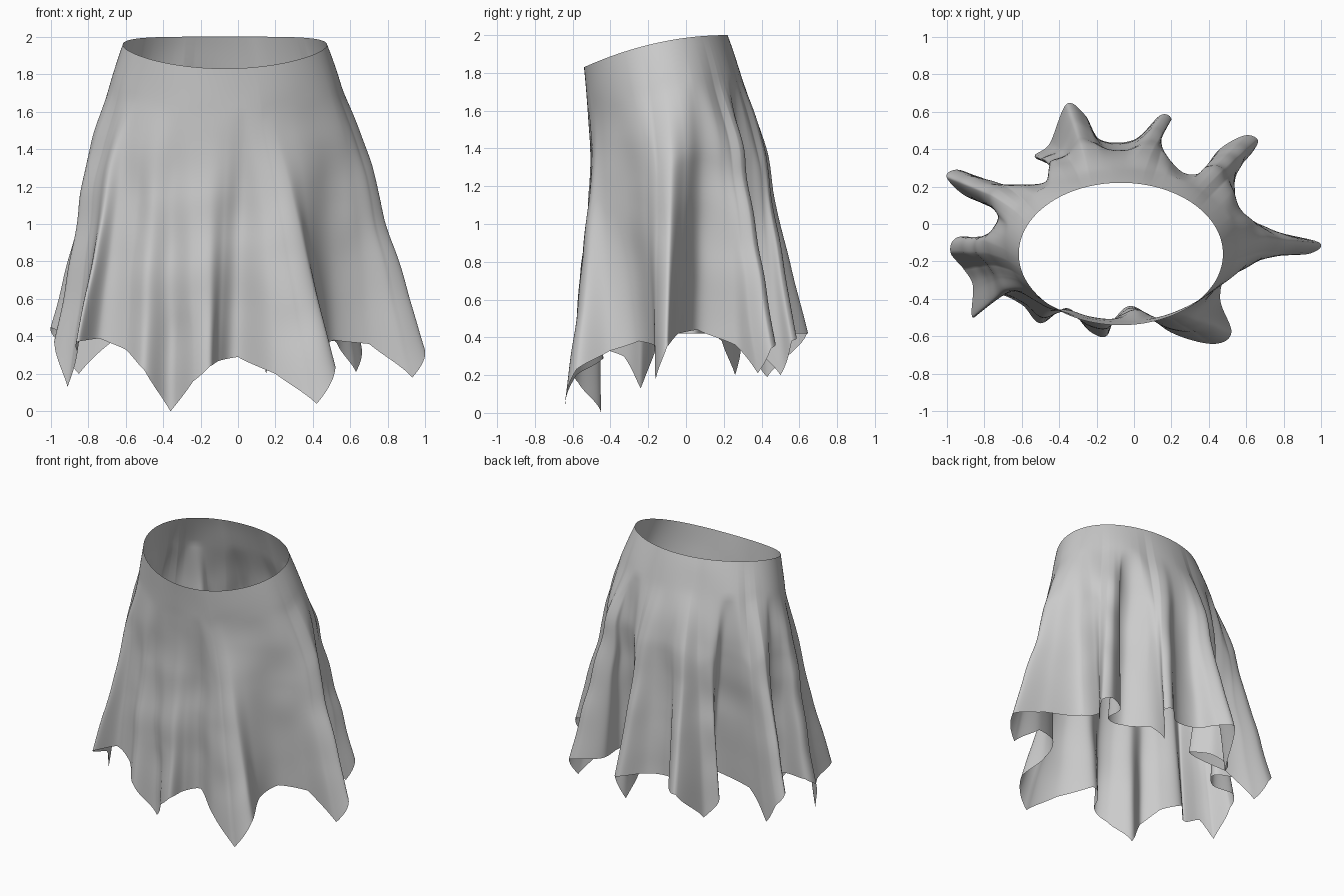
import bpy, bmesh, math
from mathutils import Vector, noise

if "Cube" in bpy.data.objects:
    bpy.data.objects.remove(bpy.data.objects["Cube"])

# Hem of the cloth, clockwise from above: pleats, valleys and hanging points
HEM = [(.52, .06, .44), (.76, -.04, .42), (.99, -.1, .35), (.93, -.16, .18), (.7, -.17, .36),
       (.51, -.25, .38), (.46, -.4, .33), (.52, -.58, .23), (.42, -.64, .04), (.2, -.58, .2),
       (0, -.44, .29), (-.1, -.5, .27), (-.15, -.6, .24), (-.24, -.57, .16), (-.36, -.45, 0),
       (-.5, -.53, .22), (-.6, -.43, .33), (-.74, -.38, .39), (-.86, -.5, .37), (-.86, -.33, .3),
       (-.91, -.24, .13), (-.98, -.15, .36), (-.94, -.07, .42), (-.76, -.07, .42),
       (-.68, .05, .42), (-.9, .15, .42), (-1, .25, .45), (-.95, .29, .36), (-.85, .26, .2),
       (-.66, .19, .38), (-.35, .17, .42), (-.42, .3, .38), (-.53, .36, .32), (-.45, .43, .19),
       (-.36, .64, .42), (-.26, .58, .42), (-.18, .45, .43), (0, .45, .41), (.14, .58, .4),
       (.2, .56, .38), (.15, .5, .2), (.14, .34, .37), (.25, .18, .41), (.4, .2, .4),
       (.43, .37, .38), (.58, .47, .37), (.66, .45, .34), (.63, .38, .21), (.53, .26, .36)]
WAIST = (-.07, -.16, .545, .38)             # ellipse: centre x, y, radius x, y
HIP = (-.06, -.06, .70, .435)
ROWS, SUB = 48, 10


def hem_curve():
    """Rounded pleats in plan, with pointed corners in height."""
    pts, n, out = [Vector(p) for p in HEM], len(HEM), []
    for i in range(n):
        a, b, c, d = (pts[(i + k) % n] for k in (-1, 0, 1, 2))
        for j in range(SUB):
            t = j / SUB
            p = b + .5 * t * ((c - a) + t * ((2*a - 5*b + 4*c - d) + t * (3*b - a - 3*c + d)))
            p.z = b.z + (c.z - b.z) * t
            out.append(p)
    return out


def smoothed(pts, half, passes):
    n = len(pts)
    for _ in range(passes):
        pts = [sum((pts[(i + k) % n] for k in range(-half, half + 1)), Vector()) / (2*half + 1)
               for i in range(n)]
    return pts


def on_ellipse(e, a):
    return Vector((e[0] + e[2] * math.cos(a), e[1] + e[3] * math.sin(a), 0))


def waist_height(y):
    s = min(1, max(0, (y + .54) / .76))
    return 1.83 + .17 * (1 - (1 - s) ** 2)


def hang_angle(p):
    """Where a hem point hangs from; the big front right pleat leans outward."""
    a = math.atan2((p.y - HIP[1]) / HIP[3], (p.x - HIP[0]) / HIP[2])
    return a - .28 * math.exp(-((a + .8) / .4) ** 2)


# Skirt: smooth from waist to hip, then pleats that deepen toward the hem
hem = hem_curve()
angles = [hang_angle(p) for p in smoothed(hem, 20, 3)]
n = len(hem)
bm = bmesh.new()
rows = []
for r in range(ROWS + 1):
    t = r / ROWS
    flare = 1 - (1 - min(t / .4, 1)) ** 1.5
    drop = max(0, (t - .15) / .85)
    row = []
    for a, h in zip(angles, hem):
        w, hip = on_ellipse(WAIST, a), on_ellipse(HIP, a)
        out = Vector((math.cos(a), math.sin(a), 0))
        # valleys sink in sooner than ridges swell out
        power = 1 + .2 * math.tanh((h - hip).dot(out) / .1)
        p = w + (hip - w) * flare + (h - hip) * drop ** power
        top = waist_height(w.y)
        p.z = top + (h.z - top) * t
        # soft creases, fading out at both edges
        crease = noise.noise(p * 3.5) * .02 * math.sin(math.pi * t)
        row.append(bm.verts.new(p + out * crease))
    rows.append(row)
for r in range(ROWS):
    for i in range(n):
        j = (i + 1) % n
        bm.faces.new((rows[r][i], rows[r][j], rows[r + 1][j], rows[r + 1][i]))
for f in bm.faces:
    f.smooth = True
mesh = bpy.data.meshes.new("skirt")
bm.to_mesh(mesh)
bm.free()
skirt = bpy.data.objects.new("skirt", mesh)
bpy.context.collection.objects.link(skirt)
